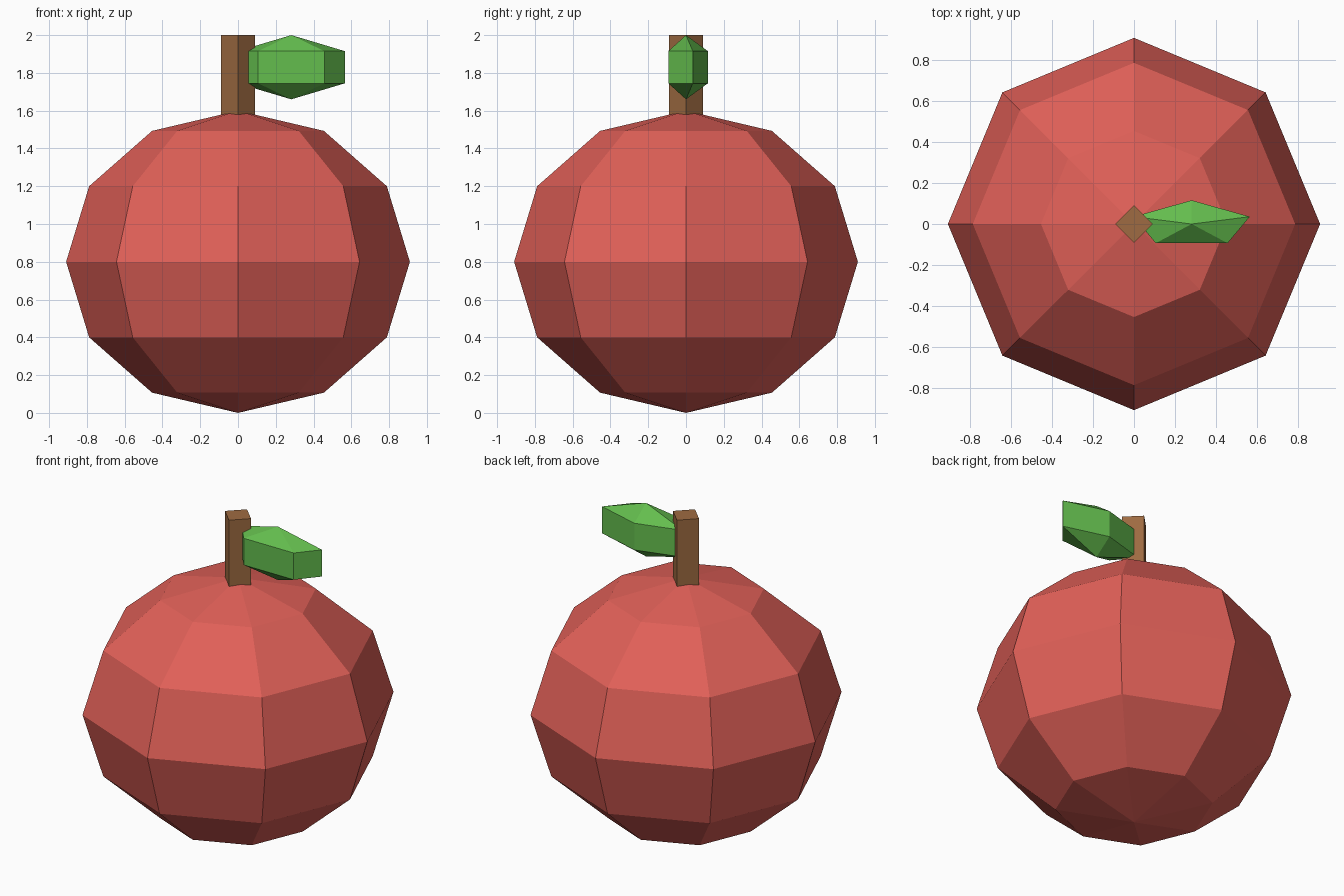
import bpy
import bmesh
from math import cos, sin, pi, radians

cube = bpy.data.objects.get("Cube")
if cube:
    bpy.data.objects.remove(cube, do_unlink=True)


def material(name, rgb):
    mat = bpy.data.materials.new(name)
    mat.use_nodes = True
    colour = (*rgb, 1.0)
    mat.diffuse_color = colour
    bsdf = mat.node_tree.nodes["Principled BSDF"]
    bsdf.inputs["Base Color"].default_value = colour
    bsdf.inputs["Roughness"].default_value = 0.8
    return mat


def add_object(name, bm, mat):
    bmesh.ops.recalc_face_normals(bm, faces=bm.faces[:])
    mesh = bpy.data.meshes.new(name)
    bm.to_mesh(mesh)
    bm.free()
    mesh.materials.append(mat)
    obj = bpy.data.objects.new(name, mesh)
    bpy.context.collection.objects.link(obj)
    return obj


def faceted_ball(name, centre, radii, sides, bands, start, mat):
    """Low-poly ellipsoid: a pole at each end with rings between them."""
    cx, cy, cz = centre
    rx, ry, rz = radii
    bm = bmesh.new()
    rings = []
    for i in range(1, bands):
        tilt = pi * i / bands
        rings.append([bm.verts.new((cx + rx * sin(tilt) * cos(start + 2 * pi * k / sides),
                                    cy + ry * sin(tilt) * sin(start + 2 * pi * k / sides),
                                    cz + rz * cos(tilt))) for k in range(sides)])
    top = bm.verts.new((cx, cy, cz + rz))
    bottom = bm.verts.new((cx, cy, cz - rz))
    for k in range(sides):
        n = (k + 1) % sides
        bm.faces.new((top, rings[0][k], rings[0][n]))
        bm.faces.new((bottom, rings[-1][n], rings[-1][k]))
        for upper, lower in zip(rings, rings[1:]):
            bm.faces.new((upper[k], lower[k], lower[n], upper[n]))
    return add_object(name, bm, mat)


red = material("apple red", (0.75, 0.117, 0.097))
green = material("leaf green", (0.127, 0.51, 0.076))
brown = material("stem brown", (0.342, 0.147, 0.054))

# Fruit body
faceted_ball("fruit", (0, 0, 0.8), (0.91, 0.91, 0.8), 8, 6, 0, red)

# Leaf, its inner tip buried in the stem
faceted_ball("leaf", (0.282, 0, 1.83), (0.345, 0.134, 0.17), 5, 3, radians(90), green)

# Four-sided stem, set corner-on
stem = bmesh.new()
bmesh.ops.create_cone(stem, cap_ends=True, segments=4,
                      radius1=0.091, radius2=0.091, depth=0.5)
bmesh.ops.translate(stem, verts=stem.verts[:], vec=(0, 0, 1.75))
add_object("stem", stem, brown)
